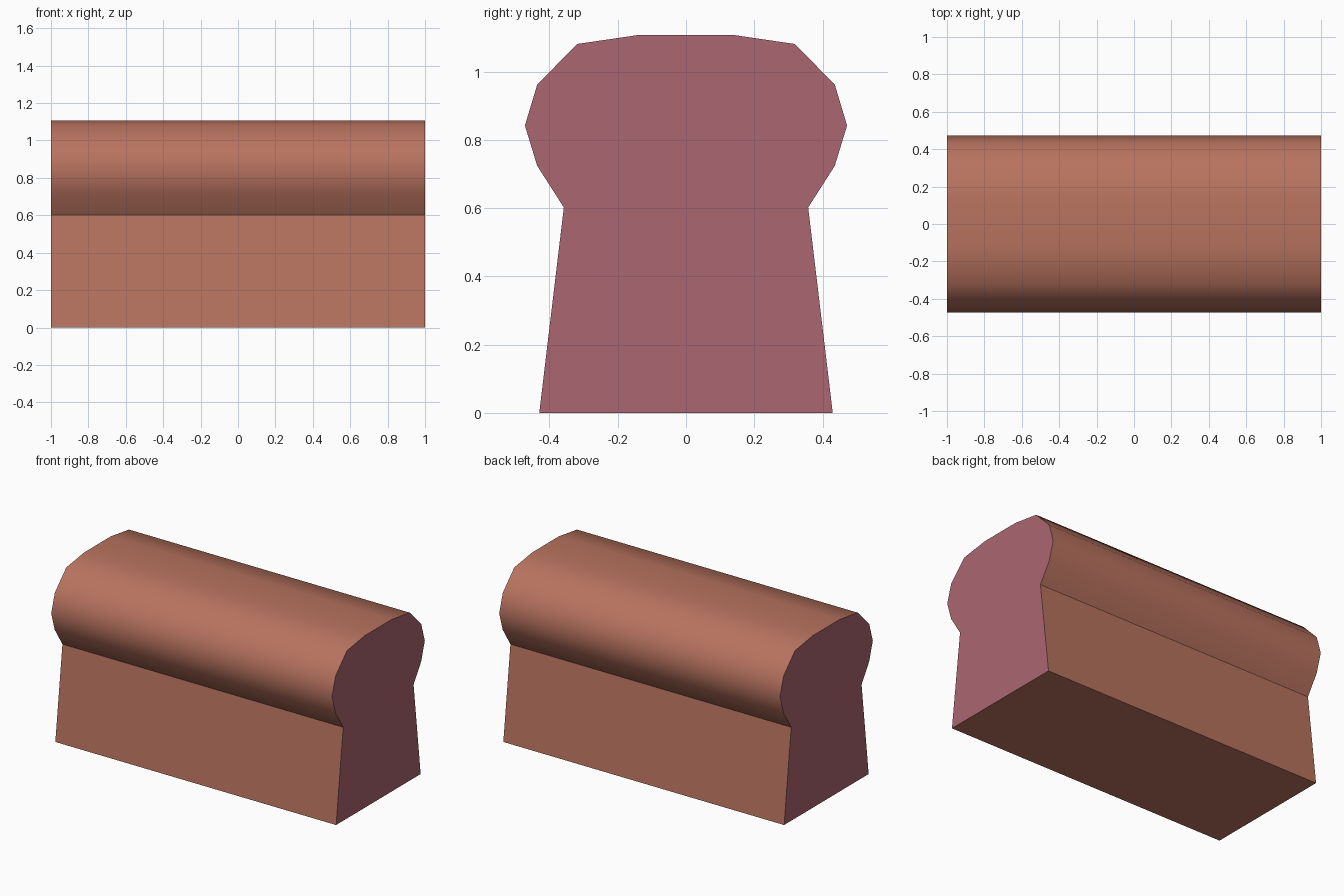
import bpy, bmesh

if "Cube" in bpy.data.objects:
    bpy.data.objects.remove(bpy.data.objects["Cube"])

def material(name, rgb):
    m = bpy.data.materials.new(name)
    m.diffuse_color = (*rgb, 1)
    m.use_nodes = True
    m.node_tree.nodes["Principled BSDF"].inputs["Base Color"].default_value = m.diffuse_color
    return m

# Half cross-section (y, z), from base up to the crown, then mirrored
half = [(0.43, 0), (0.358, 0.602), (0.436, 0.724), (0.472, 0.842),
        (0.436, 0.962), (0.319, 1.081), (0.135, 1.108)]
profile = half + [(-y, z) for y, z in reversed(half)]

# Extrude the cross-section along x
bm = bmesh.new()
cap = bm.faces.new([bm.verts.new((-1, y, z)) for y, z in profile])
ext = bmesh.ops.extrude_face_region(bm, geom=[cap], use_keep_orig=True)
bmesh.ops.translate(bm, vec=(2, 0, 0),
                    verts=[g for g in ext["geom"] if isinstance(g, bmesh.types.BMVert)])
bmesh.ops.recalc_face_normals(bm, faces=bm.faces)

# End faces mauve, rounded head smooth, lower body flat
for f in bm.faces:
    f.material_index = 1 if abs(f.normal.x) > 0.5 else 0
    f.smooth = f.material_index == 0 and f.calc_center_median().z > 0.6
for e in bm.edges:
    if not all(f.smooth for f in e.link_faces):
        e.smooth = False

mesh = bpy.data.meshes.new("rounded_loaf")
bm.to_mesh(mesh)
bm.free()
mesh.materials.append(material("terracotta brown", (0.479, 0.171, 0.114)))
mesh.materials.append(material("mauve end", (0.408, 0.133, 0.164)))
bpy.context.collection.objects.link(bpy.data.objects.new("rounded_loaf", mesh))
